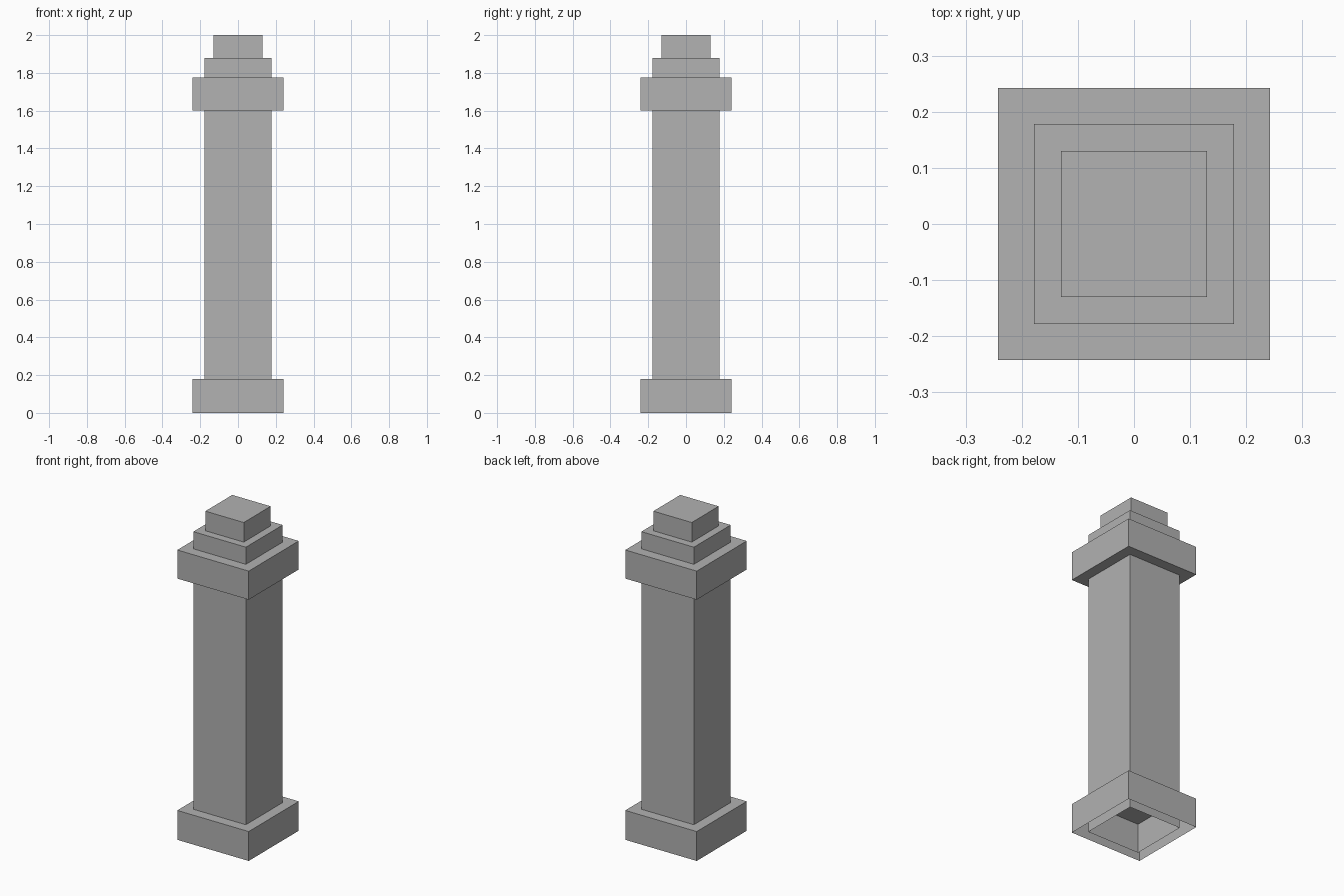
import bpy
import bmesh

cube = bpy.data.objects.get("Cube")
if cube:
    bpy.data.objects.remove(cube, do_unlink=True)

GREY = (0.445, 0.445, 0.445, 1.0)
stone = bpy.data.materials.new("grey stone")
stone.use_nodes = True
stone.diffuse_color = GREY
stone.node_tree.nodes["Principled BSDF"].inputs["Base Color"].default_value = GREY


def block(name, half, bottom, top, open_bottom=False):
    """Square block centred on the column axis, optionally without its underside."""
    bm = bmesh.new()
    bmesh.ops.create_cube(bm, size=2)
    for v in bm.verts:
        v.co.x *= half
        v.co.y *= half
        v.co.z = top if v.co.z > 0 else bottom
    bm.normal_update()
    if open_bottom:
        under = [f for f in bm.faces if f.normal.z < -0.5]
        bmesh.ops.delete(bm, geom=under, context='FACES_ONLY')
    mesh = bpy.data.meshes.new(name)
    bm.to_mesh(mesh)
    bm.free()
    mesh.materials.append(stone)
    obj = bpy.data.objects.new(name, mesh)
    bpy.context.collection.objects.link(obj)
    return obj


# Hollow plinth and shaft, both open underneath
block("base_plinth", 0.242, 0.0, 0.18, open_bottom=True)
block("shaft", 0.178, 0.0, 1.88, open_bottom=True)

# Wide collar around the shaft and the small cap on top
block("capital", 0.242, 1.6, 1.775)
block("top_cap", 0.13, 1.88, 2.0, open_bottom=True)
